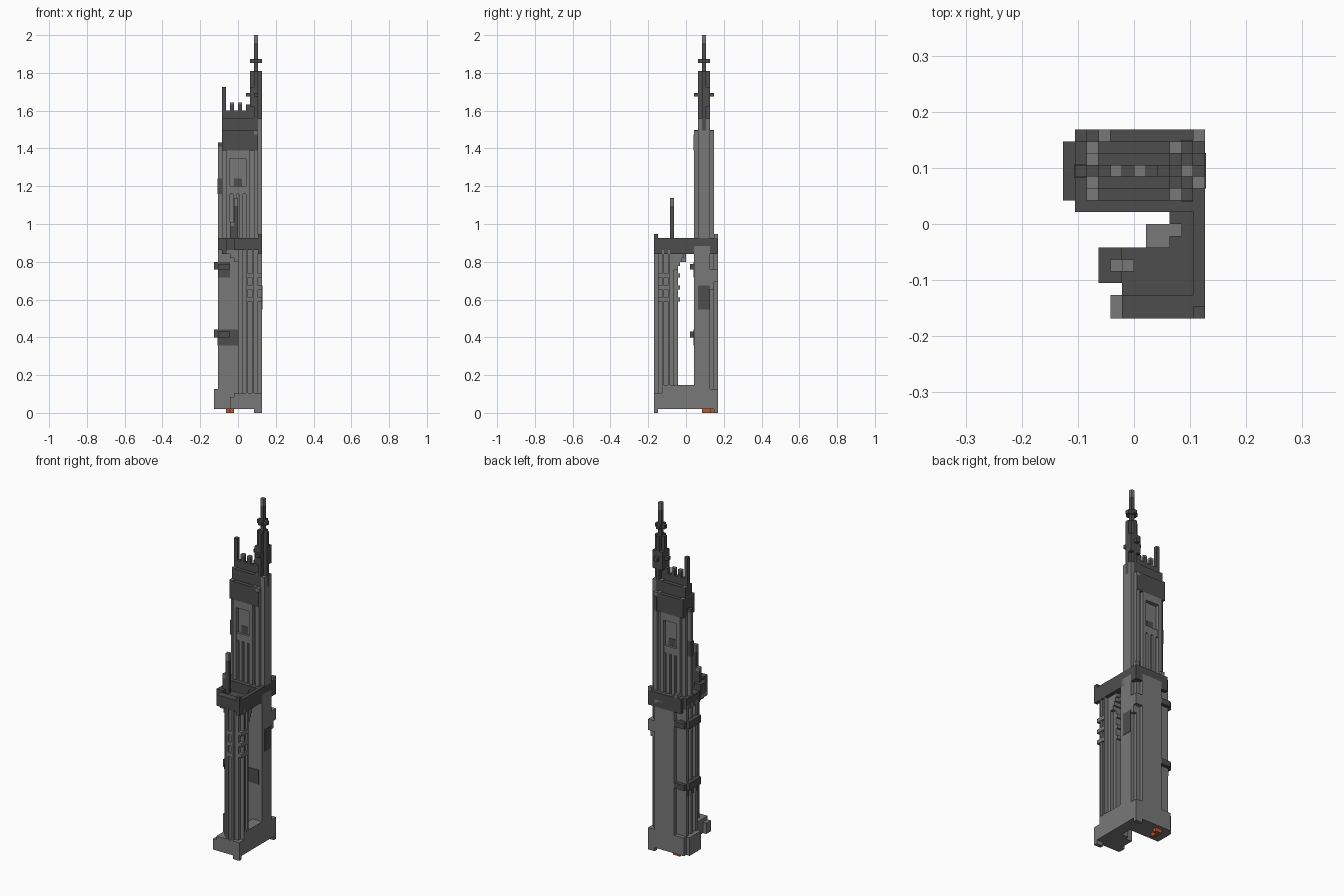
import bpy
import bmesh
from mathutils import Vector

UNIT = 2 / 95                      # one block of the tower
ORIGIN = Vector((-6, -8, 0))       # block grid corner relative to the centre

default_cube = bpy.data.objects.get("Cube")
if default_cube:
    bpy.data.objects.remove(default_cube, do_unlink=True)


def make_material(name, red, green, blue):
    material = bpy.data.materials.new(name)
    material.use_nodes = True
    colour = (red, green, blue, 1)
    material.diffuse_color = colour
    shader = material.node_tree.nodes["Principled BSDF"]
    shader.inputs["Base Color"].default_value = colour
    shader.inputs["Roughness"].default_value = 1
    return material


stone = make_material("light grey stone", .19, .19, .19)
slate = make_material("dark grey slate", .075, .075, .075)
rust = make_material("rust orange", .48, .1, .025)


class Part:
    """One named part made of blocks measured in grid units."""

    def __init__(self, name, material):
        self.name, self.material = name, material
        self.bm = bmesh.new()

    def __enter__(self):
        return self

    def block(self, x, y, z):
        low = Vector((x[0], y[0], z[0]))
        high = Vector((x[1], y[1], z[1]))
        made = bmesh.ops.create_cube(self.bm, size=1)
        for vert in made["verts"]:
            inside = Vector(c + .5 for c in vert.co)
            vert.co = (ORIGIN + low + inside * (high - low)) * UNIT

    def __exit__(self, *unused):
        mesh = bpy.data.meshes.new(self.name)
        self.bm.to_mesh(mesh)
        self.bm.free()
        mesh.materials.append(self.material)
        tower_part = bpy.data.objects.new(self.name, mesh)
        bpy.context.collection.objects.link(tower_part)


# Base slab joining both legs, with small feet
with Part("base", stone) as base:
    base.block(x=(0, 12), y=(10, 15), z=(1, 6))
    base.block(x=(1, 12), y=(10, 16), z=(1, 6))
    base.block(x=(9, 12), y=(2, 11), z=(1, 7))
    base.block(x=(5, 12), y=(0, 6), z=(1, 5))
    base.block(x=(4, 12), y=(0, 2), z=(1, 4))
    base.block(x=(7, 10), y=(1, 7), z=(1, 6.5))

with Part("base_feet", stone) as feet:
    for y in (0, 15):
        feet.block(x=(10, 12), y=(y, y + 1), z=(0, 1))

with Part("base_lamp", rust) as lamp:
    lamp.block(x=(3, 4), y=(12, 15), z=(0, 1))
    lamp.block(x=(4, 5), y=(14, 15), z=(0, 1))

# Front leg: eight-sided core with a pair of ribs on each main face
with Part("front_leg", stone) as leg:
    leg.block(x=(7, 11), y=(1, 5), z=(4, 42))
    for x in (8, 9.5):
        leg.block(x=(x, x + .5), y=(0, 6), z=(4, 41))
    for y in (2, 3.5):
        leg.block(x=(6, 12), y=(y, y + .5), z=(4, 41))
    leg.block(x=(8, 10), y=(.5, 6), z=(4, 41))
    leg.block(x=(6.5, 11.5), y=(2, 4), z=(4, 41))

# Stepped corbels under the front deck
with Part("front_corbels", stone) as corbels:
    for step in range(4):
        corbels.block(x=(6 - step, 8), y=(3, 6), z=(37 + step, 38 + step))
        corbels.block(x=(8, 11), y=(5, 6 + step / 2), z=(36 + step, 41))
    for z in (28, 31, 34):
        corbels.block(x=(8, 10), y=(0, 6.5), z=(z, z + 1))
        corbels.block(x=(10, 12), y=(1, 4), z=(z, z + 1))

# Back leg: plain shaft with stepped corners and a bay on its right side
with Part("back_leg", stone) as shaft:
    shaft.block(x=(2, 12), y=(10, 14), z=(6, 42))
    shaft.block(x=(2, 11), y=(10, 15), z=(6, 42))
    shaft.block(x=(4, 10), y=(10, 16), z=(6, 42))
    shaft.block(x=(11, 12), y=(14, 15), z=(31, 36))
    shaft.block(x=(10, 12), y=(14, 16), z=(33, 36))

with Part("bay_ribs", stone) as ribs:
    for y in (10, 12, 14):
        ribs.block(x=(1, 2), y=(y, y + 1), z=(6, 42))

with Part("bay_rings", slate) as rings:
    for z in (19, 36):
        rings.block(x=(0, 3), y=(10, 15), z=(z, z + 2))
        rings.block(x=(1, 4), y=(9, 16), z=(z, z + 1.5))

# Weathered dark patches on the back leg
with Part("dark_patches", slate) as patches:
    patches.block(x=(1, 11), y=(9.9, 10), z=(17, 21))
    patches.block(x=(1, 4), y=(9.9, 10), z=(34, 38))
    patches.block(x=(12, 12.1), y=(11, 14), z=(26, 32))
    for y in (10, 12, 14):
        patches.block(x=(.9, 1), y=(y, y + 1), z=(17, 19))

# Deck bridging both legs
with Part("deck", slate) as deck:
    deck.block(x=(1, 12), y=(9, 15), z=(41, 44))
    deck.block(x=(2, 12), y=(9, 16), z=(40, 44))
    deck.block(x=(10, 12), y=(6, 10), z=(40, 43))
    deck.block(x=(9, 12), y=(2, 7), z=(40, 43))
    deck.block(x=(9, 12), y=(8, 10), z=(41, 43))
    deck.block(x=(11, 12), y=(0, 16), z=(40, 44))
    deck.block(x=(5, 12), y=(2, 6), z=(41, 43))
    deck.block(x=(5, 12), y=(0, 2), z=(41, 44))
    deck.block(x=(3, 5), y=(3, 6), z=(41, 44))

with Part("deck_bracket", stone) as bracket:
    bracket.block(x=(7, 10), y=(7, 8), z=(38, 41.5))
    bracket.block(x=(7, 9), y=(6, 7), z=(39, 41.5))

with Part("deck_front_post", slate) as post:
    post.block(x=(11, 12), y=(0, 1), z=(43, 45))

with Part("deck_back_posts", stone) as posts:
    for x in (3, 11):
        posts.block(x=(x, x + 1), y=(15, 16), z=(44, 45))

# Pinnacle on the front deck
with Part("front_pinnacle", slate) as pinnacle:
    pinnacle.block(x=(5, 6), y=(4, 5), z=(43, 52))
    pinnacle.block(x=(4, 5), y=(4, 5), z=(43, 47))

with Part("front_pinnacle_tip", stone) as tip:
    tip.block(x=(5, 6), y=(4, 5), z=(52, 54))
    tip.block(x=(4, 5), y=(4, 5), z=(47, 48))

# Upper tower: core, mirrored front and back ribs, tall windows
with Part("upper_tower", stone) as upper:
    upper.block(x=(2, 12), y=(11, 14), z=(44, 67))
    upper.block(x=(1, 2), y=(12, 13), z=(44, 67))
    upper.block(x=(10, 12), y=(11, 14), z=(44, 71))
    upper.block(x=(10, 11), y=(10, 15), z=(44, 71))
    for y in (10, 14):
        for x in (3, 8):
            upper.block(x=(x, x + 1), y=(y, y + 1), z=(44, 66))
        upper.block(x=(4, 8), y=(y, y + 1), z=(64, 66))
        upper.block(x=(4, 8), y=(y + .2, y + .8), z=(55, 57))
        for x in (4.7, 6.3):
            upper.block(x=(x, x + 1), y=(y + .2, y + .8), z=(44, 55))

with Part("window_heads", slate) as heads:
    for y in (10.9, 14):
        heads.block(x=(5, 7), y=(y, y + .1), z=(57, 59))
    heads.block(x=(.9, 2), y=(11.9, 13.1), z=(55, 59))

# Stepped gable roof with ridge finials
with Part("roof", slate) as roof:
    for step, top in enumerate((71, 74, 76)):
        roof.block(x=(2, 10), y=(10 + step, 15 - step), z=(66, top))
    roof.block(x=(1, 2), y=(12, 13), z=(67, 68))
    for y in (9.9, 15):
        roof.block(x=(10, 11), y=(y, y + .1), z=(66, 70))

with Part("gable_copings", stone) as copings:
    for x in (2, 9):
        for step, top in enumerate((71, 74)):
            copings.block(x=(x, x + 1), y=(10 + step, 15 - step), z=(top, top + .2))

with Part("ridge_finials", slate) as finials:
    for x in (4, 6, 8):
        finials.block(x=(x, x + 1), y=(12, 13), z=(76, 77.5))
    finials.block(x=(2, 3), y=(12, 13), z=(76, 82))

with Part("finial_caps", stone) as caps:
    for x in (4, 6):
        caps.block(x=(x, x + 1), y=(12, 13), z=(77.5, 78))

# Corner spire with cross arms
with Part("spire", slate) as spire:
    spire.block(x=(10, 11), y=(11, 14), z=(71, 86))
    spire.block(x=(9, 12), y=(12, 13), z=(71, 86))
    spire.block(x=(9, 11), y=(11, 14), z=(77, 82))
    spire.block(x=(9, 12), y=(12, 14), z=(77, 82))
    spire.block(x=(10, 11), y=(10, 15), z=(79.5, 80.5))
    spire.block(x=(8, 12), y=(12, 13), z=(79.5, 80.5))
    spire.block(x=(10, 11), y=(12, 13), z=(86, 93))
    spire.block(x=(10, 11), y=(11, 14), z=(88, 89))
    spire.block(x=(9, 12), y=(12, 13), z=(88, 89))

with Part("spire_trim", stone) as trim:
    trim.block(x=(10, 11), y=(12, 13), z=(93, 95))
    for y in (11, 13):
        trim.block(x=(11, 12), y=(y, y + 1), z=(71, 74))
